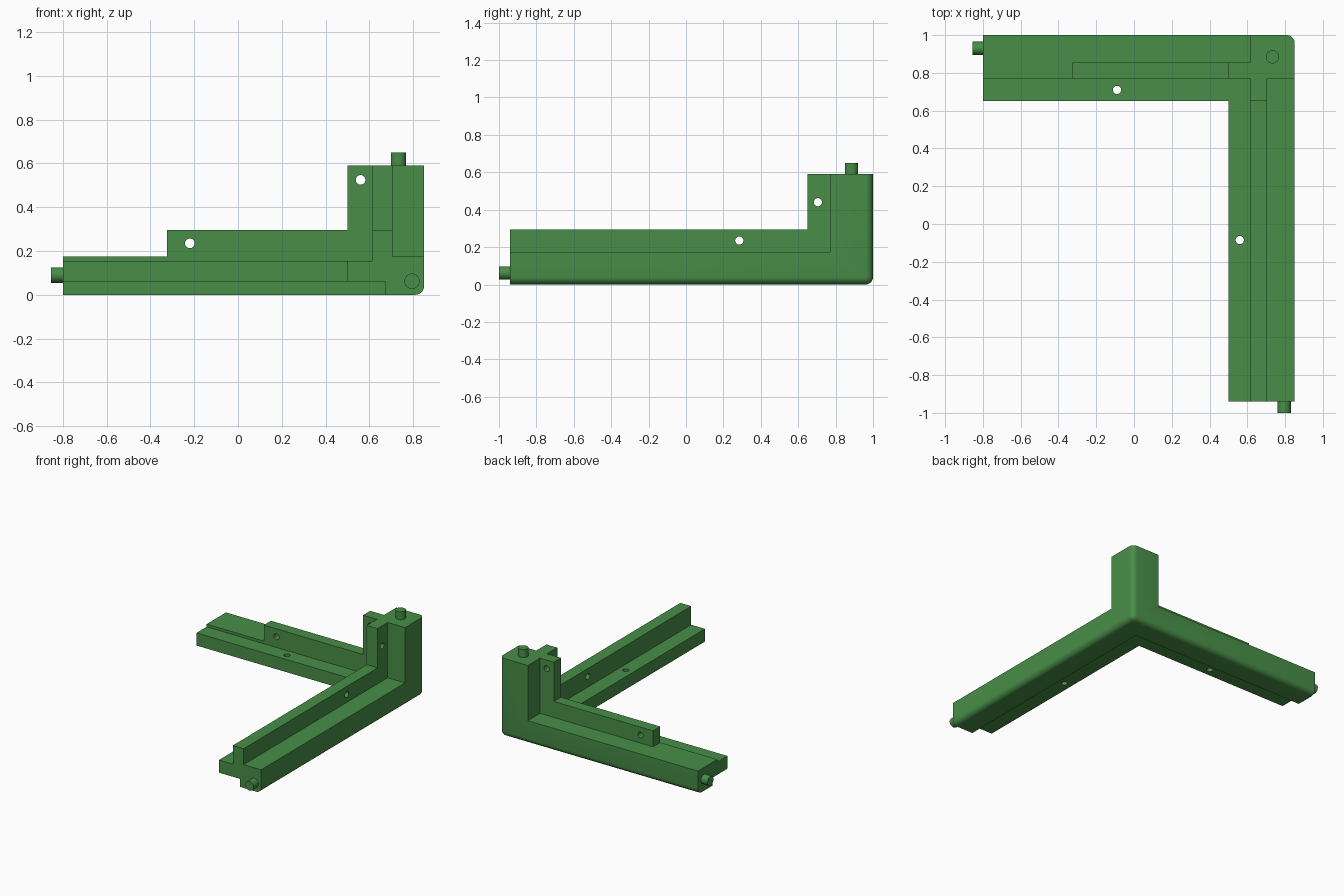
import bpy, bmesh, math
from mathutils import Vector

if "Cube" in bpy.data.objects:
    bpy.data.objects.remove(bpy.data.objects["Cube"])

green = bpy.data.materials.new("green plastic")
green.diffuse_color = (0.065, 0.27, 0.065, 1)
green.use_nodes = True
green.node_tree.nodes["Principled BSDF"].inputs["Base Color"].default_value = green.diffuse_color


def prism(name, profile, axis, start, end):
    """Extrude a 2D profile (the two other axes, in order) along an axis."""
    def point(p, d):
        c = list(p)
        c.insert(axis, d)
        return c
    bm = bmesh.new()
    face = bm.faces.new([bm.verts.new(point(p, start)) for p in profile])
    top = bmesh.ops.extrude_face_region(bm, geom=[face])["geom"]
    move = Vector(point((0, 0), end - start))
    bmesh.ops.translate(bm, vec=move, verts=[v for v in top if isinstance(v, bmesh.types.BMVert)])
    bmesh.ops.recalc_face_normals(bm, faces=bm.faces[:])
    mesh = bpy.data.meshes.new(name)
    bm.to_mesh(mesh)
    bm.free()
    ob = bpy.data.objects.new(name, mesh)
    bpy.context.collection.objects.link(ob)
    mesh.materials.append(green)
    return ob


def rod(name, centre, radius, axis, start, end, sides=32):
    ring = [(centre[0] + radius * math.cos(2 * math.pi * i / sides),
             centre[1] + radius * math.sin(2 * math.pi * i / sides)) for i in range(sides)]
    return prism(name, ring, axis, start, end)


def activate(ob):
    bpy.ops.object.select_all(action='DESELECT')
    ob.select_set(True)
    bpy.context.view_layer.objects.active = ob


def combine(ob, other, operation):
    activate(ob)
    mod = ob.modifiers.new("combine", 'BOOLEAN')
    mod.operation, mod.solver, mod.object = operation, 'EXACT', other
    bpy.ops.object.modifier_apply(modifier=mod.name)
    bpy.data.objects.remove(other, do_unlink=True)


# Long arm towards the front, with full-length rib and side flange
bracket = prism("corner_bracket", [
    (.675, 0), (.85, 0), (.85, .175), (.705, .175), (.705, .295), (.615, .295),
    (.615, .155), (.5, .155), (.5, .06), (.675, .06)], 1, -.94, 1)

# Arm towards the left, its shorter rib, and the upright post
side_arm = prism("side_arm", [
    (1, 0), (1, .175), (.77, .175), (.77, .155), (.65, .155), (.65, .06),
    (.825, .06), (.825, 0)], 0, -.8, .85)
side_rib = prism("side_rib", [(.77, .1), (.855, .1), (.855, .295), (.77, .295)], 0, -.325, .7)
post = prism("post", [
    (.85, 1), (.615, 1), (.615, .855), (.5, .855), (.5, .77), (.615, .77),
    (.615, .65), (.705, .65), (.705, .77), (.85, .77)], 2, .1, .59)
for part in (side_arm, side_rib, post):
    combine(bracket, part, 'UNION')

# Round the three outer edges that meet at the corner
bm = bmesh.new()
bm.from_mesh(bracket.data)
bmesh.ops.remove_doubles(bm, verts=bm.verts[:], dist=1e-5)
bmesh.ops.dissolve_limit(bm, angle_limit=.01, verts=bm.verts[:], edges=bm.edges[:])
outer = []
for e in bm.edges:
    on_planes = [all(abs(v.co[a] - d) < 1e-4 for v in e.verts)
                 for a, d in ((0, .85), (1, 1), (2, 0))]
    if sum(on_planes) == 2:
        outer.append(e)
bmesh.ops.bevel(bm, geom=outer, offset=.04, offset_type='OFFSET', segments=6,
                profile=.5, affect='EDGES', clamp_overlap=True)
bm.to_mesh(bracket.data)
bm.free()

# Screw holes: centre, axis, start, end
for centre, axis, a, b in [
        ((-.22, .235), 1, .7, .9), ((.56, .525), 1, .7, .9),
        ((.285, .235), 0, .55, .75), ((.705, .44), 0, .55, .75),
        ((-.09, .71), 2, .02, .2), ((.56, -.085), 2, .02, .2)]:
    combine(bracket, rod("hole", centre, .022, axis, a, b, 24), 'DIFFERENCE')

# Locating pegs on the three ends
pegs = [rod("front_peg", (.795, .062), .035, 1, -1, -.92),
        rod("side_peg", (.93, .09), .035, 0, -.855, -.78),
        rod("top_peg", (.733, .885), .035, 2, .57, .65)]

for ob in [bracket] + pegs:
    activate(ob)
    bpy.ops.object.shade_smooth_by_angle(angle=math.radians(30))
